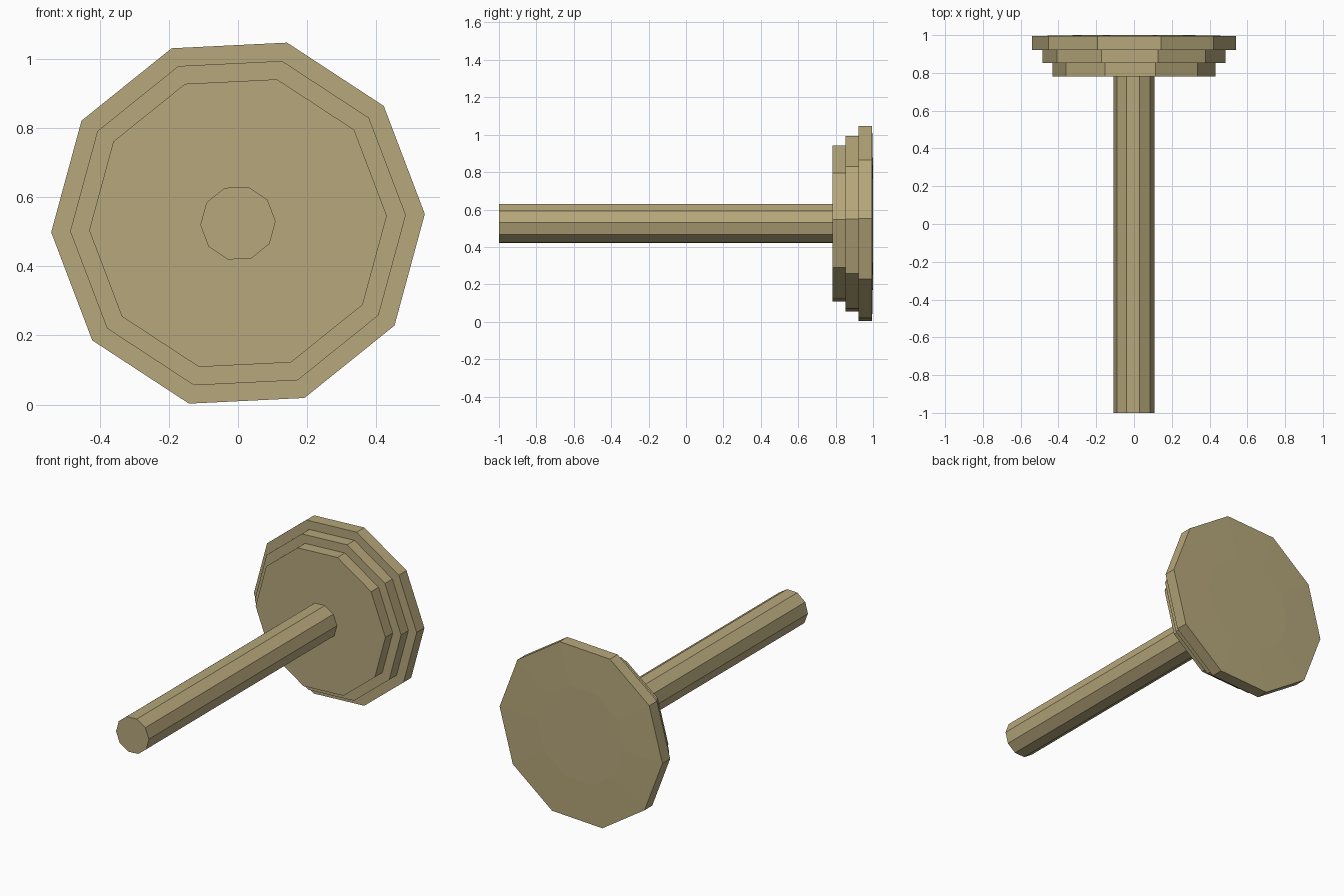
import bpy, bmesh
from math import radians, sin, cos, tau

if "Cube" in bpy.data.objects:
    bpy.data.objects.remove(bpy.data.objects["Cube"])

SIDES = 10
CENTRE_Z = 0.525
TURN = radians(2.8)

mat = bpy.data.materials.new("tan")
mat.diffuse_color = (0.47, 0.39, 0.20, 1)
mat.use_nodes = True
mat.node_tree.nodes["Principled BSDF"].inputs["Base Color"].default_value = mat.diffuse_color


def turned(name, profile):
    """Ten-sided solid around the y axis from (y, radius) pairs."""
    bm = bmesh.new()
    rings = []
    for y, r in profile:
        rings.append([bm.verts.new((r * cos(TURN + tau * i / SIDES), y,
                                    CENTRE_Z + r * sin(TURN + tau * i / SIDES)))
                      for i in range(SIDES)])
    for a, b in zip(rings, rings[1:]):
        for i in range(SIDES):
            j = (i + 1) % SIDES
            bm.faces.new((a[i], a[j], b[j], b[i]))
    bm.faces.new(rings[0])
    bm.faces.new(rings[-1])
    bmesh.ops.recalc_face_normals(bm, faces=bm.faces)
    me = bpy.data.meshes.new(name)
    bm.to_mesh(me)
    bm.free()
    me.materials.append(mat)
    ob = bpy.data.objects.new(name, me)
    bpy.context.collection.objects.link(ob)
    return ob


# Long rod
turned("shaft", [(-1.0, 0.109), (0.785, 0.109)])

# Three-step head with a barely raised back
turned("stepped_head", [(0.782, 0.431), (0.852, 0.431),
                        (0.852, 0.486), (0.922, 0.486),
                        (0.922, 0.541), (0.995, 0.541), (1.0, 0.29)])
